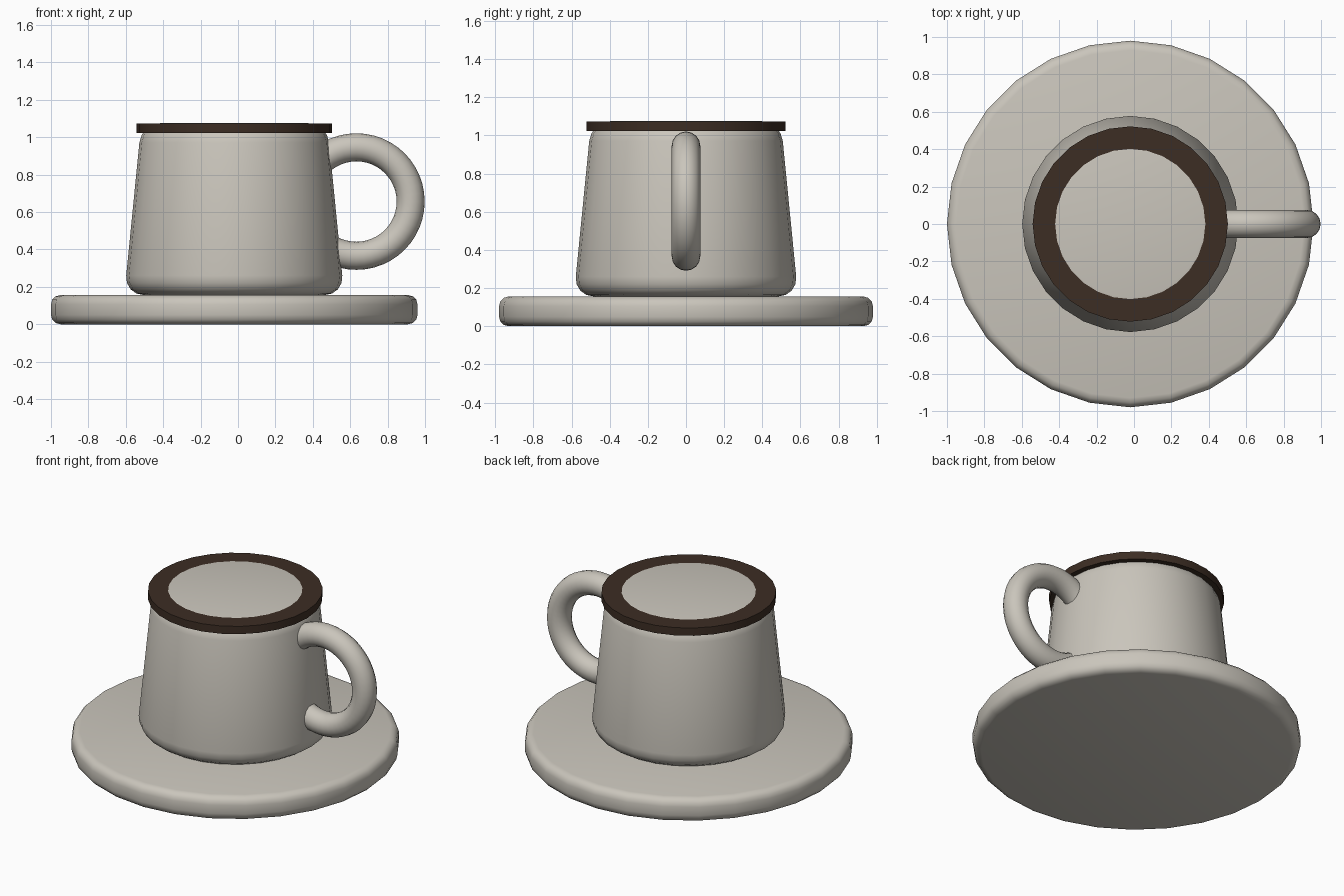
import bpy
import math

cube = bpy.data.objects.get("Cube")
if cube:
    bpy.data.objects.remove(cube, do_unlink=True)

CENTER_X = -0.02
SIDES = 28


def make_material(name, color):
    mat = bpy.data.materials.new(name)
    mat.use_nodes = True
    mat.diffuse_color = color
    mat.node_tree.nodes["Principled BSDF"].inputs["Base Color"].default_value = color
    return mat


ceramic = make_material("warm grey ceramic", (0.59, 0.56, 0.50, 1))
coffee_brown = make_material("coffee brown", (0.045, 0.026, 0.017, 1))


def finish(obj, name, mat):
    obj.name = name
    obj.data.name = name
    obj.data.materials.append(mat)
    bpy.ops.object.shade_smooth_by_angle(angle=math.radians(35))


def round_part(name, mat, bottom, top, r_bottom, r_top, bevel=0, segments=3):
    """Upright tapered disc with optionally rounded rims."""
    bpy.ops.mesh.primitive_cone_add(
        vertices=SIDES, radius1=r_bottom, radius2=r_top, depth=top - bottom,
        location=(CENTER_X, 0, (bottom + top) / 2))
    obj = bpy.context.object
    if bevel:
        mod = obj.modifiers.new("rounded rims", 'BEVEL')
        mod.width = bevel
        mod.segments = segments
        mod.limit_method = 'ANGLE'
        mod.angle_limit = math.radians(50)
        bpy.ops.object.modifier_apply(modifier=mod.name)
    finish(obj, name, mat)
    return obj


# Saucer
round_part("saucer", ceramic, 0, 0.156, 0.98, 0.98, bevel=0.05)

# Cup body, its flat top showing inside the coffee ring
round_part("cup_body", ceramic, 0.156, 1.076, 0.588, 0.497, bevel=0.105, segments=4)

# Coffee layer overhanging the rim
round_part("coffee_layer", coffee_brown, 1.023, 1.074, 0.522, 0.522)

# Ring handle, partly buried in the cup
bpy.ops.mesh.primitive_torus_add(
    major_segments=48, minor_segments=16, major_radius=0.29, minor_radius=0.075,
    location=(0.633, 0, 0.656), rotation=(math.pi / 2, 0, 0))
finish(bpy.context.object, "handle", ceramic)
